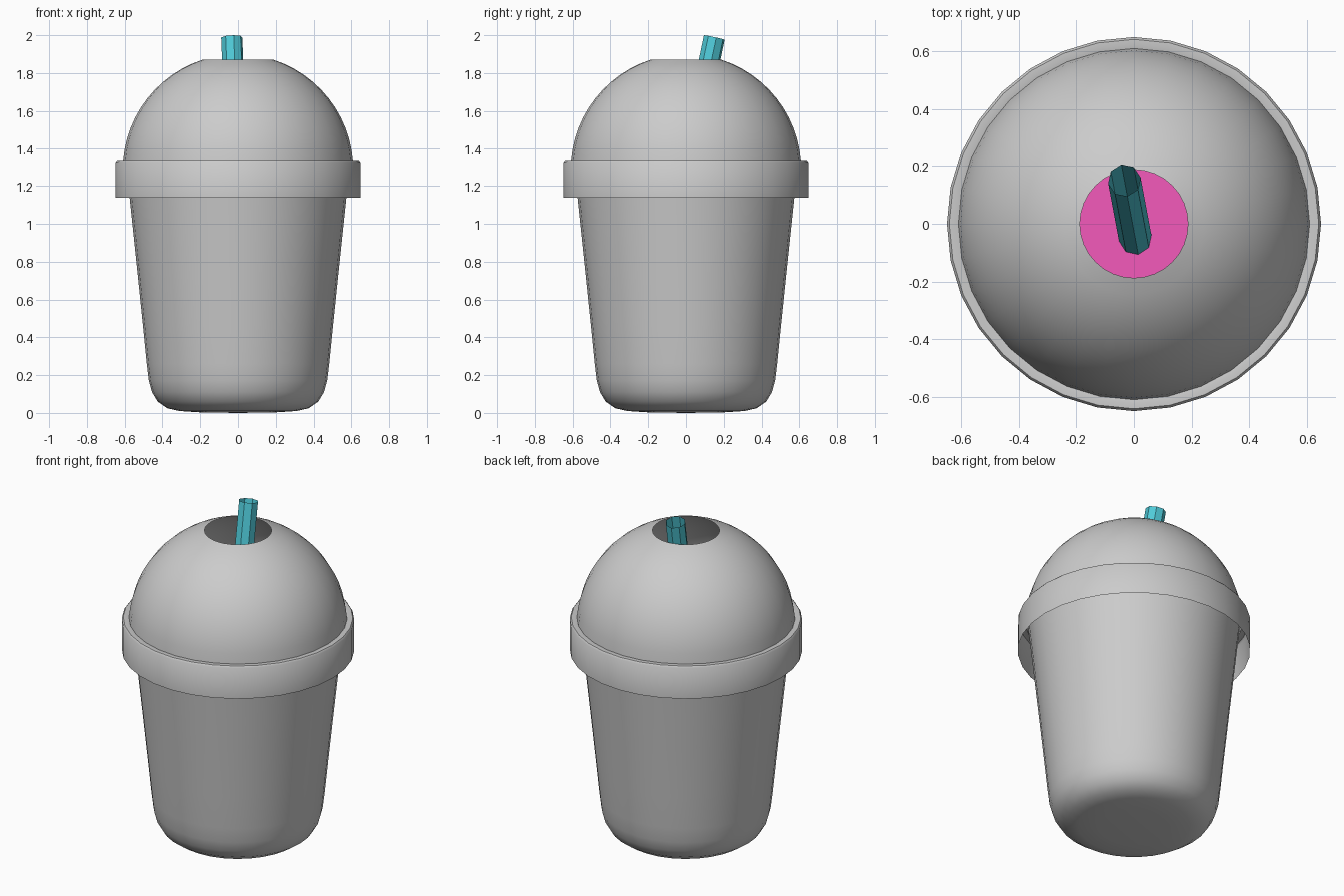
import bpy, bmesh, math
from mathutils import Vector

if "Cube" in bpy.data.objects:
    bpy.data.objects.remove(bpy.data.objects["Cube"])


def add_object(name, bm, smooth=True, color=None):
    bmesh.ops.recalc_face_normals(bm, faces=bm.faces)
    mesh = bpy.data.meshes.new(name)
    bm.to_mesh(mesh)
    bm.free()
    obj = bpy.data.objects.new(name, mesh)
    bpy.context.collection.objects.link(obj)
    if color:
        mat = bpy.data.materials.new(name + "_color")
        mat.diffuse_color = color
        mat.use_nodes = True
        mat.node_tree.nodes["Principled BSDF"].inputs["Base Color"].default_value = mat.diffuse_color
        mesh.materials.append(mat)
    if smooth:
        bpy.ops.object.select_all(action='DESELECT')
        obj.select_set(True)
        bpy.context.view_layer.objects.active = obj
        bpy.ops.object.shade_smooth_by_angle(angle=math.radians(40))
    return obj


def lathe(name, profile, segments=32, color=None):
    """Spin an (r, z) profile round the z axis."""
    bm = bmesh.new()
    verts = [bm.verts.new((r, 0, z)) for r, z in profile]
    edges = [bm.edges.new(pair) for pair in zip(verts, verts[1:])]
    bmesh.ops.spin(bm, geom=verts + edges, cent=(0, 0, 0), axis=(0, 0, 1),
                   angle=math.tau, steps=segments, use_merge=True)
    bmesh.ops.remove_doubles(bm, verts=bm.verts, dist=1e-4)
    return add_object(name, bm, color=color)


# Tapered cup with rounded foot
foot = [(0, 0), (0.2, 0.003), (0.31, 0.01), (0.375, 0.025), (0.425, 0.06),
        (0.455, 0.11), (0.472, 0.17), (0.483, 0.26)]
lathe("cup", foot + [(0.503, 0.46), (0.536, 0.78), (0.574, 1.14), (0.592, 1.31)])

# Drink filling the cup
inner = [(r * 0.975, z + 0.02) for r, z in foot]
lathe("drink", inner + [(0.522, 0.78), (0.55, 1.05), (0, 1.05)],
      color=(0.9, 0.1, 0.5, 1))

# Dome lid: skirt, shoulder, then a dome with an open hole at the top
dome_r, dome_z = 0.61, 1.29
start, end = math.radians(4), math.acos(0.187 / dome_r)
dome = [(dome_r * math.cos(a), dome_z + dome_r * math.sin(a))
        for a in (start + (end - start) * i / 12 for i in range(13))]
lathe("dome_lid", [(0.648, 1.137), (0.648, 1.325), (0.64, 1.335),
                   (0.622, 1.335)] + dome)

# Leaning hollow eight-sided straw
top, bottom = Vector((-0.033, 0.15, 1.988)), Vector((0.042, -0.25, 0.1))
axis = top - bottom
bm = bmesh.new()
bmesh.ops.create_cone(bm, cap_ends=False, segments=8, radius1=0.057,
                      radius2=0.057, depth=axis.length)
straw = add_object("straw", bm, smooth=False, color=(0.08, 0.6, 0.7, 1))
straw.location = (top + bottom) / 2
straw.rotation_mode = 'QUATERNION'
straw.rotation_quaternion = axis.to_track_quat('Z', 'Y')
